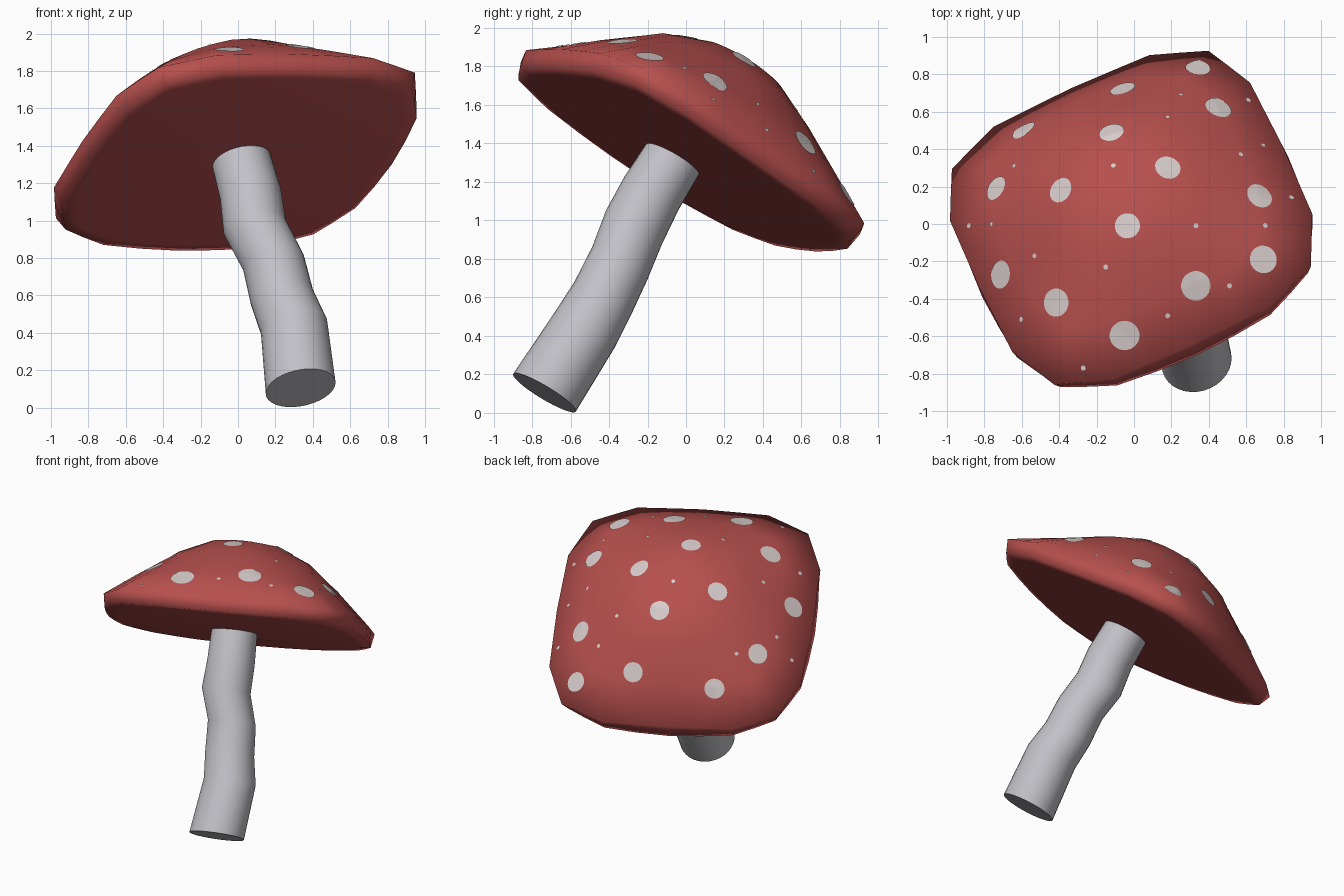
import bpy, bmesh, math
from mathutils import Vector, Matrix
from mathutils.bvhtree import BVHTree

if "Cube" in bpy.data.objects:
    bpy.data.objects.remove(bpy.data.objects["Cube"])


def material(name, rgb):
    m = bpy.data.materials.new(name)
    m.diffuse_color = (*rgb, 1)
    m.use_nodes = True
    m.node_tree.nodes["Principled BSDF"].inputs["Base Color"].default_value = m.diffuse_color
    return m


red = material("cap red", (0.47, 0.08, 0.075))
white = material("spot white", (0.68, 0.61, 0.60))
grey = material("stem grey", (0.53, 0.53, 0.57))

# Tilted frame of the mushroom: N is the cap axis, U and V run along its sides
N = Vector((-0.21, 0.492, 0.848)).normalized()
U = Vector((0.908, 0.418, -0.018)).normalized()
V = N.cross(U)
C = Vector((0, 0, 1.344))


def place(u, v, n):
    return C + U * u + V * v + N * n


def make_object(name, bm, mat):
    me = bpy.data.meshes.new(name)
    bm.to_mesh(me)
    bm.free()
    me.materials.append(mat)
    ob = bpy.data.objects.new(name, me)
    bpy.context.collection.objects.link(ob)
    me.shade_smooth()
    return ob


# Rounded-square outline: one quadrant of points, rotated four times
quadrant = [Vector(p) for p in ((0.90, 0), (0.893, 0.23), (0.885, 0.46), (0.82, 0.61),
                                (0.755, 0.755), (0.61, 0.82), (0.46, 0.885), (0.23, 0.893))]
outline = [Matrix.Rotation(k * math.pi / 2, 2) @ p for k in range(4) for p in quadrant]
count = len(outline)

# Cap: rings from the apex over the dome, round the rim and in underneath.
# Each ring: scale at side middles, scale at corners, height at middles, height at corners
profile = [(0.25, 0.25, 0.555, 0.545), (0.5, 0.5, 0.46, 0.40), (0.75, 0.75, 0.28, 0.235),
           (0.995, 1.0, 0.08, 0.068), (1.0, 0.965, -0.03, -0.02),
           (0.92, 0.89, -0.04, -0.032), (0.3, 0.3, -0.062, -0.062)]
bm = bmesh.new()
rings = []
for s_mid, s_cor, h_mid, h_cor in profile:
    ring = []
    for p in outline:
        w = min(1, max(0, (p.length - 0.9) / 0.165))
        s = s_mid + (s_cor - s_mid) * w
        ring.append(bm.verts.new(place(p.x * s, p.y * s, h_mid + (h_cor - h_mid) * w)))
    rings.append(ring)
apex = bm.verts.new(place(0, 0, 0.58))
for a, b in zip(rings, rings[1:]):
    for i in range(count):
        j = (i + 1) % count
        bm.faces.new((a[i], a[j], b[j], b[i]))
for i in range(count):
    bm.faces.new((apex, rings[0][i], rings[0][(i + 1) % count]))
bm.faces.new(rings[-1])
bmesh.ops.recalc_face_normals(bm, faces=bm.faces)
bmesh.ops.triangulate(bm, faces=bm.faces)
tree = BVHTree.FromBMesh(bm)
make_object("cap", bm, red)

# Spots: thin discs laid onto the dome, positions as seen from above (x, y, radius)
big = [(-.035, -.01, .068), (.18, .30, .07), (-.39, .18, .07), (-.12, .49, .07), (-.59, .5, .07),
       (-.735, .19, .07), (-.71, -.27, .076), (-.415, -.42, .076), (-.05, -.595, .08),
       (.33, -.33, .08), (.69, -.19, .075), (.67, .15, .073), (.45, .62, .075),
       (-.06, .72, .07), (.34, .835, .07)]
small = [(-.11, .31), (-.64, .31), (.25, .69), (.18, .57), (.61, .66), (.69, .42), (.57, .37),
         (.33, -.01), (.70, -.01), (.84, .14), (.51, -.33), (.18, -.49), (-.15, -.23),
         (-.53, -.17), (-.60, -.51), (-.27, -.77), (-.88, -.01), (-.76, 0)]


def add_spot(bm, x, y, r, sides, steps):
    hit, nor, _, _ = tree.ray_cast(Vector((x, y, 3)), Vector((0, 0, -1)))
    if hit is None:
        return
    t = nor.orthogonal().normalized()
    b = nor.cross(t)
    lift = nor * 0.005
    centre = bm.verts.new(hit + lift)
    prev = None
    for k in range(1, steps + 1):
        ring = []
        for i in range(sides):
            a = 2 * math.pi * i / sides
            q = hit + (t * math.cos(a) + b * math.sin(a)) * r * k / steps
            ring.append(bm.verts.new(tree.find_nearest(q)[0] + lift))
        for i in range(sides):
            j = (i + 1) % sides
            if prev:
                bm.faces.new((prev[i], ring[i], ring[j], prev[j]))
            else:
                bm.faces.new((centre, ring[i], ring[j]))
        prev = ring


bm = bmesh.new()
for x, y, r in big:
    add_spot(bm, x, y, r, 20, 5)
for x, y in small:
    add_spot(bm, x, y, 0.014, 8, 1)
for f in bm.faces:
    f.normal_update()
    if f.normal.dot(N) < 0:
        f.normal_flip()
make_object("cap_spots", bm, white)

# Stem: wavy tube lofted through round sections (centre, radius)
sections = [((.335, -.735, .105), .19), ((.30, -.527, .43), .181), ((.235, -.435, .59), .171),
            ((.19, -.345, .775), .167), ((.09, -.27, .965), .17),
            ((.067, -.18, 1.14), .165), ((.01, -.05, 1.35), .158)]
axis = Vector((-0.18, 0.51, 0.845)).normalized()
t = axis.orthogonal().normalized()
b = axis.cross(t)
sides = 32
bm = bmesh.new()
loops = [[bm.verts.new(Vector(c) + (t * math.cos(2 * math.pi * i / sides)
                                    + b * math.sin(2 * math.pi * i / sides)) * r)
          for i in range(sides)] for c, r in sections]
for lo, hi in zip(loops, loops[1:]):
    for i in range(sides):
        j = (i + 1) % sides
        bm.faces.new((lo[i], lo[j], hi[j], hi[i]))
bm.faces.new(loops[0])
bm.faces.new(loops[-1])
bmesh.ops.recalc_face_normals(bm, faces=bm.faces)
stem = make_object("stem", bm, grey)
bpy.context.view_layer.objects.active = stem
stem.select_set(True)
bpy.ops.object.shade_smooth_by_angle(angle=math.radians(40))
